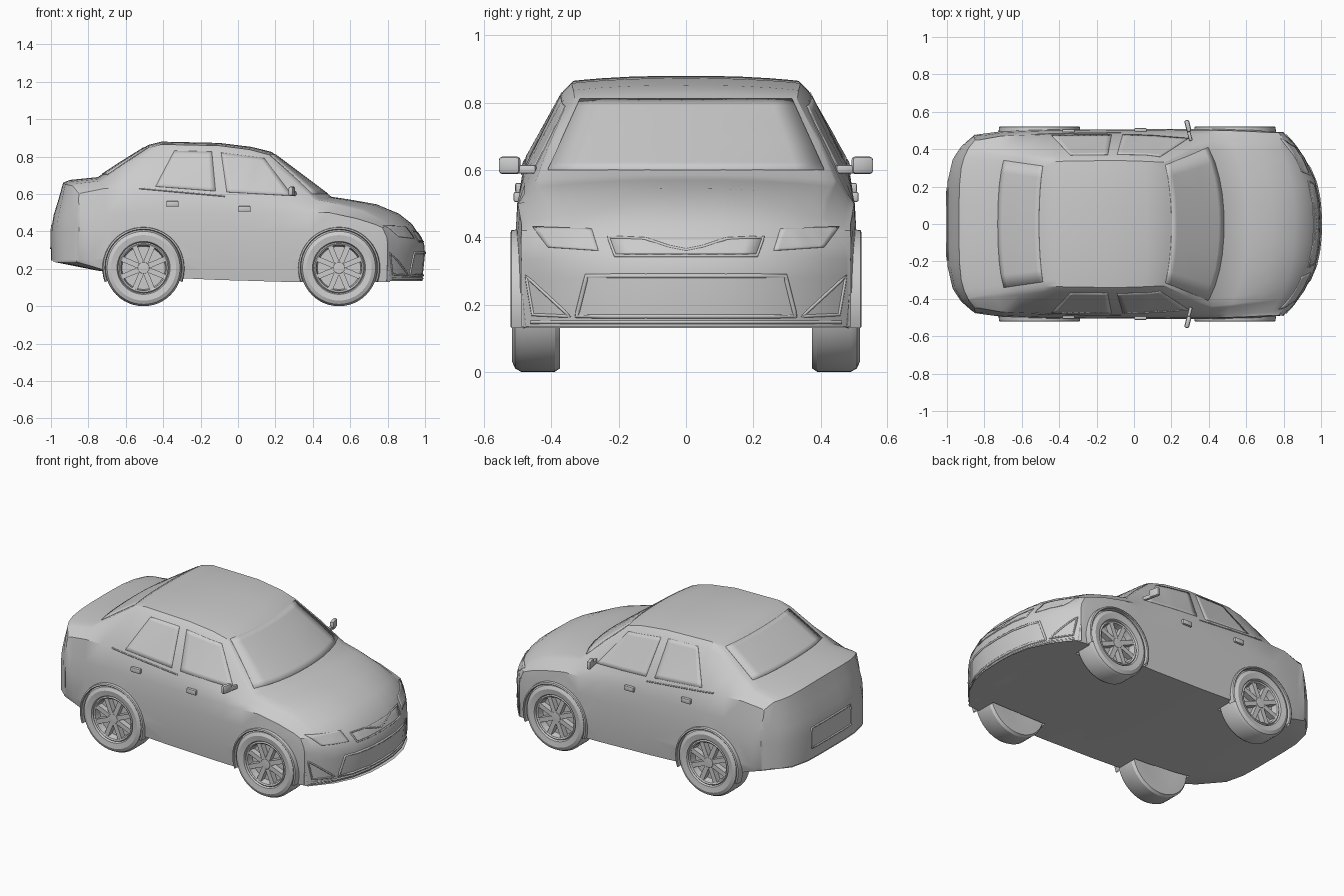
import bpy, bmesh, math
from mathutils import Vector, Matrix
from mathutils.bvhtree import BVHTree

if "Cube" in bpy.data.objects:
    bpy.data.objects.remove(bpy.data.objects["Cube"])


def finish(name, bm, angle=32, mods=None):
    bmesh.ops.recalc_face_normals(bm, faces=bm.faces)
    me = bpy.data.meshes.new(name)
    bm.to_mesh(me)
    bm.free()
    ob = bpy.data.objects.new(name, me)
    bpy.context.collection.objects.link(ob)
    smooth(ob, angle)
    return ob


def smooth(ob, angle=32):
    bpy.ops.object.select_all(action='DESELECT')
    ob.select_set(True)
    bpy.context.view_layer.objects.active = ob
    bpy.ops.object.shade_smooth_by_angle(angle=math.radians(angle))


def interp(table, x):
    if x <= table[0][0]:
        return table[0][1]
    for (a, p), (b, q) in zip(table, table[1:]):
        if x <= b:
            return p + (q - p) * (x - a) / (b - a)
    return table[-1][1]


# Body: cross-sections following the side profile from tail to nose
# (x, plan bend, top z, crown, top half width, belt half width)
stations = [
    (-1.0, .15, .245, 0, .46, .465), (-1.0, .15, .40, 0, .46, .47),
    (-.985, .14, .49, .005, .45, .465), (-.96, .13, .57, .01, .43, .46),
    (-.935, .12, .66, .015, .40, .45), (-.90, .11, .675, .02, .39, .45),
    (-.75, .05, .69, .02, .37, .47), (-.62, .02, .775, .02, .355, .475),
    (-.48, 0, .862, .015, .335, .48), (-.41, 0, .88, .015, .335, .482),
    (-.1, 0, .873, .015, .34, .485), (.07, .02, .852, .015, .335, .485),
    (.18, .05, .825, .015, .33, .485), (.34, .09, .705, .015, .39, .48),
    (.5, .12, .585, .015, .44, .48), (.6, .115, .57, .02, .43, .48),
    (.74, .115, .545, .03, .41, .475), (.86, .14, .495, .035, .40, .47),
    (.93, .16, .44, .02, .42, .475), (.97, .175, .38, .01, .46, .48),
    (.995, .195, .335, 0, .475, .48), (1.0, .2, .28, 0, .48, .482),
    (.985, .19, .135, 0, .48, .482)]
bottom = [(-1, .24), (-.7, .18), (-.3, .145), (.33, .13), (1, .13)]
belt = [(-.95, .6), (-.75, .63), (-.5, .63), (0, .59), (.4, .55), (.5, .53), (.86, .44)]
width = [(-1, .475), (-.8, .495), (-.5, .505), (.6, .508), (.8, .5), (1, .487)]


def section(x, bend, zt, c, wt, wb):
    W, zb, z0 = interp(width, x), interp(belt, x), interp(bottom, x)
    ze = zt - c
    half = [(wt * k, zt - c * k ** 2.5) for k in (0, .25, .5, .75, .9, 1)]
    zb = min(zb, ze)
    half.append((wt + .2 * (wb - wt), ze + .12 * (zb - ze)))
    half += [(wb, zb), ((wb + W) / 2 + .006, min(.5, zb)), (W, min(.4, zb)),
             (W, min(.25, zb)), (W - .012, z0)]
    half += [((W - .012) * k, z0) for k in (.75, .5, .25, 0)]
    loop = half + [(-y, z) for y, z in half[-2:0:-1]]
    p, s = (2.6, -1) if x > 0 else (5, 1)
    return [Vector((x + s * bend * min(1, abs(y) / W) ** p, y, z)) for y, z in loop]


bm = bmesh.new()
rings = [[bm.verts.new(p) for p in section(*s)] for s in stations]
n = len(rings[0])
for a, b in zip(rings, rings[1:]):
    for i in range(n):
        j = (i + 1) % n
        bm.faces.new((a[i], a[j], b[j], b[i]))
for r in (rings[0], rings[-1]):
    for i in range(n // 2):
        vs = [r[i], r[i + 1], r[(n - i - 1) % n], r[(n - i) % n]]
        vs = list(dict.fromkeys(vs))
        if len(vs) > 2:
            bm.faces.new(vs)
tree = BVHTree.FromBMesh(bm)
body = finish("body", bm)

# Wheel wells cut out of the body
WHEELS = [(x, s) for x in (-.505, .54) for s in (-1, 1)]
bm = bmesh.new()
for x, s in WHEELS:
    m = Matrix.Translation((x, s * .48, .207)) @ Matrix.Rotation(math.pi / 2, 4, 'X')
    bmesh.ops.create_cone(bm, cap_ends=True, segments=48, radius1=.204, radius2=.204, depth=.24, matrix=m)
cutter = finish("well_cutter", bm)
cutter.hide_render = True
mod = body.modifiers.new("wells", 'BOOLEAN')
mod.object, mod.operation, mod.solver = cutter, 'DIFFERENCE', 'EXACT'
bpy.context.view_layer.objects.active = body
bpy.ops.object.modifier_apply(modifier=mod.name)
bpy.data.objects.remove(cutter)
smooth(body)


def lathe(bm, prof, x, s, a0=0, a1=360, steps=48, cz=.205):
    rows = []
    for k in range(steps + 1):
        a = math.radians(a0 + (a1 - a0) * k / steps)
        rows.append([bm.verts.new((x + r * math.cos(a), s * y, cz + r * math.sin(a))) for r, y in prof])
    for p, q in zip(rows, rows[1:]):
        for i in range(len(prof) - 1):
            bm.faces.new((p[i], p[i + 1], q[i + 1], q[i]))
    bmesh.ops.remove_doubles(bm, verts=bm.verts, dist=1e-5)


# Wheels: tyre, rim with eight spokes, arch flare
for x, s in WHEELS:
    bm = bmesh.new()
    lathe(bm, [(.135, .46), (.135, .5), (.142, .512), (.175, .517), (.195, .508), (.205, .49),
               (.205, .39), (.195, .375), (.12, .375), (0, .39)], x, s)
    finish("tyre", bm)
    bm = bmesh.new()
    lathe(bm, [(0, .465), (.115, .465), (.122, .503), (.13, .508), (.138, .5), (.138, .46)], x, s)
    lathe(bm, [(0, .505), (.03, .503), (.038, .495), (.038, .46)], x, s)
    for k in range(8):
        a = k * math.pi / 4 + math.pi / 8
        m = (Matrix.Translation((x, s * .485, .205)) @ Matrix.Rotation(a, 4, 'Y')
             @ Matrix.Translation((.078, 0, 0)) @ Matrix.Diagonal((.096, .034, .028, 1)))
        bmesh.ops.create_cube(bm, size=1, matrix=m)
    finish("rim", bm)
    bm = bmesh.new()
    lathe(bm, [(.204, .45), (.204, .518), (.208, .522), (.216, .519), (.221, .48)], x, s, -20, 200, 32)
    finish("arch_flare", bm)


AXES = {'x': Vector((1, 0, 0)), 'y': Vector((0, 1, 0))}


def project(axis, sign, u, z):
    """Drop a point onto the body, looking along an axis."""
    d = AXES[axis] * sign
    o = Vector((0, u, z)) if axis == 'x' else Vector((u, 0, z))
    hit, nor, _, _ = tree.ray_cast(o + d * 2, -d)
    if hit is None:
        hit, nor, _, _ = tree.find_nearest(o + d * .9)
    if nor.dot(d) < 0:
        nor = -nor
    return hit, nor


def panel(name, axis, sign, quad, n=10, lift=.003):
    a, b, c, d = [Vector(p) for p in quad]
    bm = bmesh.new()
    g = []
    for i in range(n + 1):
        row = []
        for j in range(n + 1):
            u, v = j / n, i / n
            p = a.lerp(b, u).lerp(d.lerp(c, u), v)
            hit, nor = project(axis, sign, p.x, p.y)
            row.append(bm.verts.new(hit + nor * lift))
        g.append(row)
    for i in range(n):
        for j in range(n):
            bm.faces.new((g[i][j], g[i][j + 1], g[i + 1][j + 1], g[i + 1][j]))
    ob = finish(name, bm)
    mod = ob.modifiers.new("thickness", 'SOLIDIFY')
    mod.thickness, mod.offset = .006, 0


def trim(name, axis, sign, pts, r=.005, closed=True):
    pts = [Vector(p) for p in pts]
    path = []
    for p, q in zip(pts, pts[1:] + pts[:1] if closed else pts[1:]):
        path += [p.lerp(q, k / 8) for k in range(8)]
    if not closed:
        path.append(pts[-1])
    cu = bpy.data.curves.new(name, 'CURVE')
    cu.dimensions, cu.bevel_depth, cu.bevel_resolution = '3D', r, 1
    sp = cu.splines.new('POLY')
    sp.points.add(len(path) - 1)
    sp.use_cyclic_u = closed
    for pt, p in zip(sp.points, path):
        pt.co = (*project(axis, sign, p.x, p.y)[0], 1)
    bpy.context.collection.objects.link(bpy.data.objects.new(name, cu))


def block(name, centre, size, rot=0, bevel=.006):
    bm = bmesh.new()
    bmesh.ops.create_cube(bm, size=1, matrix=Matrix.Translation(centre)
                          @ Matrix.Rotation(rot, 4, 'Z') @ Matrix.Diagonal((*size, 1)))
    bmesh.ops.bevel(bm, geom=bm.edges[:], offset=bevel, segments=2, affect='EDGES', profile=.5)
    finish(name, bm)


# Glass
panel("windshield", 'x', 1, [(-.41, .60), (.41, .60), (.315, .81), (-.315, .81)])
panel("rear_window", 'x', -1, [(-.34, .705), (.34, .705), (.31, .845), (-.31, .845)])
for s in (-1, 1):
    panel("front_side_window", 'y', s, [(-.06, .61), (.29, .59), (.14, .79), (-.09, .82)])
    panel("rear_side_window", 'y', s, [(-.44, .64), (-.12, .615), (-.14, .825), (-.34, .83)])
    trim("belt_moulding", 'y', s, [(-.53, .63), (-.07, .588)], .004, False)
    # Door handles and mirrors
    for x, z in ((-.35, .547), (.035, .52)):
        y = project('y', s, x, z)[0].y
        block("door_handle", (x, y + s * .004, z), (.066, .022, .03))
    block("mirror_housing", (.288, s * .524, .614), (.026, .066, .052), s * .25, .011)
    block("mirror_stalk", (.297, s * .474, .602), (.018, .06, .025), s * .25)
    # Headlights and fog light surrounds
    panel("headlight", 'x', 1, [(s * .26, .36), (s * .41, .37), (s * .455, .43), (s * .28, .425)])
    trim("fog_surround", 'x', 1, [(s * .475, .285), (s * .455, .17), (s * .345, .165)])

# Grille, lower intake, bumper seam and number plate recess
panel("grille", 'x', 1, [(-.21, .35), (.21, .35), (.225, .395), (-.225, .395)])
trim("grille_frame", 'x', 1, [(-.21, .345), (.21, .345), (.23, .40), (.12, .395), (.05, .372),
                              (0, .362), (-.05, .372), (-.12, .395), (-.23, .40)])
trim("intake_frame", 'x', 1, [(-.325, .165), (.325, .165), (.295, .285), (-.295, .285)], .007)
trim("bumper_lip", 'x', 1, [(-.46, .148), (.46, .148)], .006, False)
trim("plate_frame", 'x', -1, [(-.19, .31), (.19, .31), (.19, .43), (-.19, .43)], .006)
